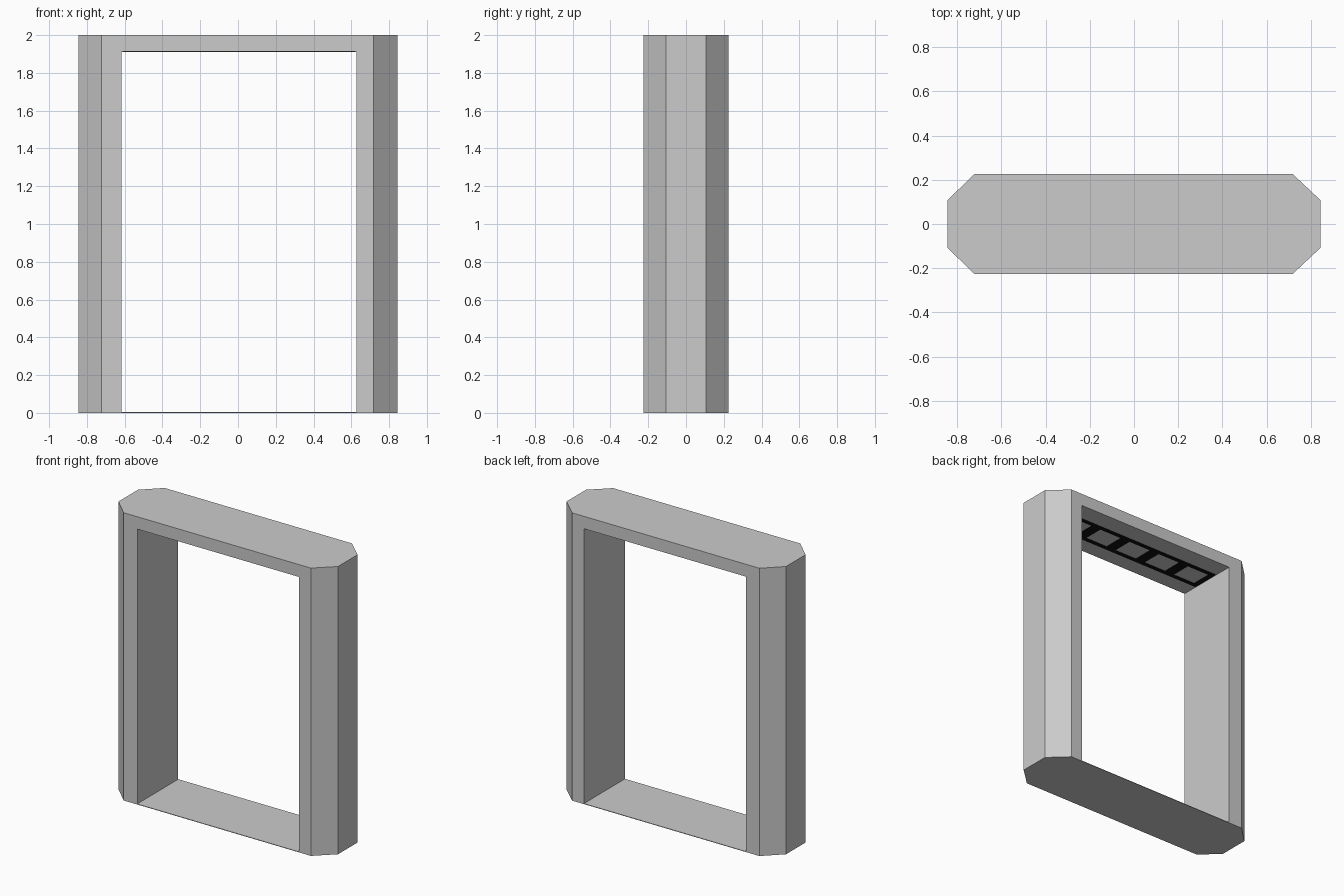
import bpy, bmesh

if "Cube" in bpy.data.objects:
    bpy.data.objects.remove(bpy.data.objects["Cube"])

OPEN_L, OPEN_R = -0.617, 0.627     # doorway sides
FLOOR, CEILING = 0.004, 1.914      # doorway bottom and top


def make_object(name, bm):
    bmesh.ops.recalc_face_normals(bm, faces=bm.faces)
    mesh = bpy.data.meshes.new(name)
    bm.to_mesh(mesh)
    bm.free()
    obj = bpy.data.objects.new(name, mesh)
    bpy.context.collection.objects.link(obj)
    return obj


def prism(bm, outline, z0, z1):
    face = bm.faces.new([bm.verts.new((x, y, z0)) for x, y in outline])
    up = bmesh.ops.extrude_face_region(bm, geom=[face], use_keep_orig=True)
    verts = [g for g in up["geom"] if isinstance(g, bmesh.types.BMVert)]
    bmesh.ops.translate(bm, verts=verts, vec=(0, 0, z1 - z0))


def rect(x0, x1, y0, y1):
    return [(x0, y0), (x1, y0), (x1, y1), (x0, y1)]


# Walk-through frame: chamfered block
bm = bmesh.new()
prism(bm, [(-0.722, -0.225), (0.718, -0.225), (0.844, -0.107), (0.844, 0.107),
           (0.718, 0.225), (-0.722, 0.225), (-0.844, 0.107), (-0.844, -0.107)], 0, 2)
frame = make_object("gate_frame", bm)

# Doorway cutter leaves two posts, a lintel and a thin floor plate
bm = bmesh.new()
prism(bm, rect(OPEN_L, OPEN_R, -0.5, 0.5), FLOOR, CEILING)
cutter = make_object("doorway_cutter", bm)
cutter.hide_render = True
cutter.hide_set(True)
cut = frame.modifiers.new("doorway", 'BOOLEAN')
cut.operation, cut.object, cut.solver = 'DIFFERENCE', cutter, 'EXACT'

# Black grille under the lintel with five square openings
black = bpy.data.materials.new("black")
black.diffuse_color = (0.005, 0.005, 0.005, 1)
black.use_nodes = True
black.node_tree.nodes["Principled BSDF"].inputs["Base Color"].default_value = black.diffuse_color
Y0, Y1, BORDER, COUNT = -0.11, 0.095, 0.03, 5
x0, x1 = OPEN_L + 0.005, OPEN_R - 0.005
z0, z1 = CEILING - 0.003, CEILING + 0.001
pitch = (x1 - x0) / COUNT
bm = bmesh.new()
for ya, yb in ((Y0, Y0 + BORDER), (Y1 - BORDER, Y1)):
    prism(bm, rect(x0, x1, ya, yb), z0, z1)
for i in range(COUNT + 1):
    c = x0 + i * pitch
    prism(bm, rect(max(x0, c - 0.036), min(x1, c + 0.036), Y0 + BORDER, Y1 - BORDER), z0, z1)
grille = make_object("ceiling_light_grille", bm)
grille.data.materials.append(black)
